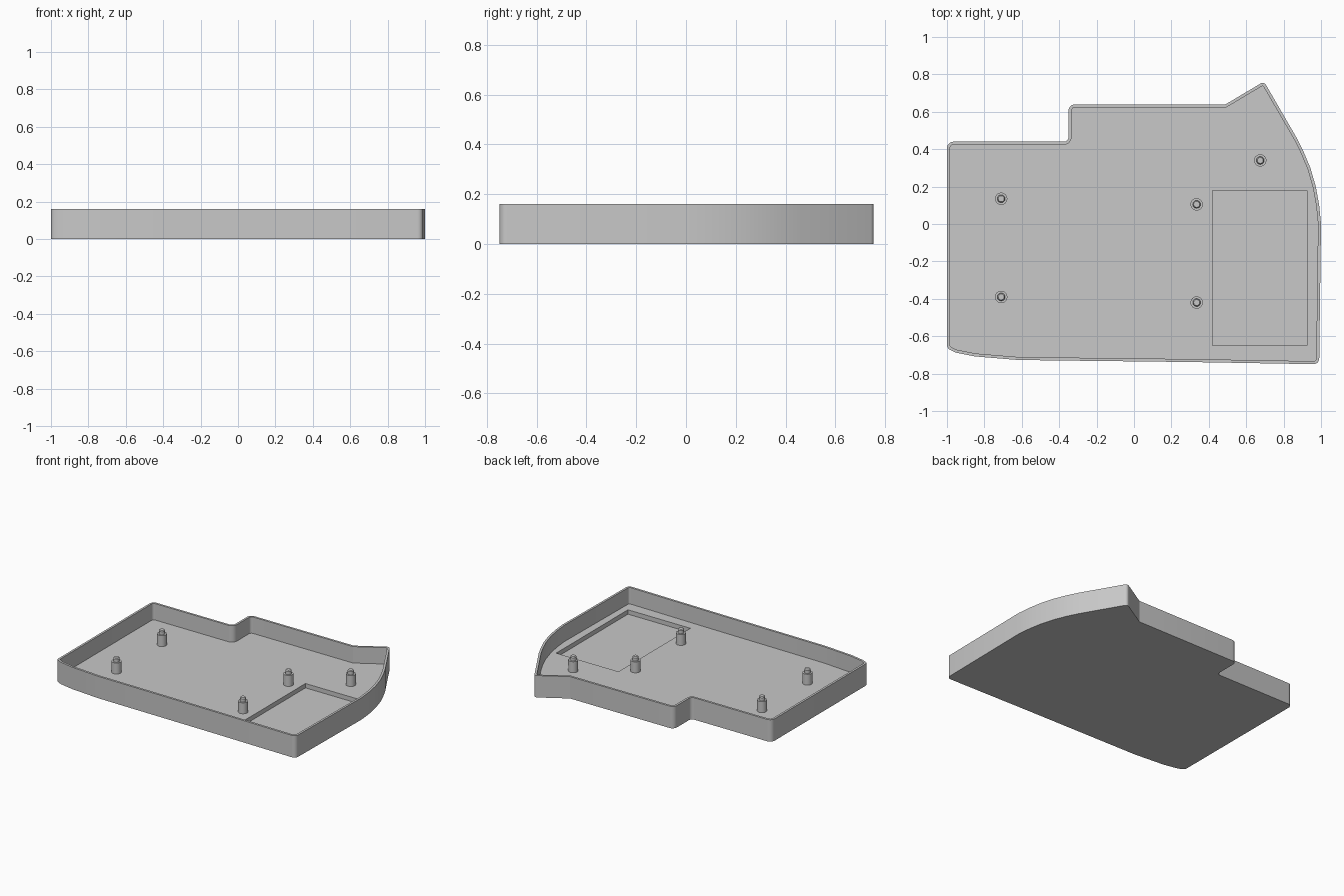
import bpy, bmesh, math
from mathutils import Vector

if "Cube" in bpy.data.objects:
    bpy.data.objects.remove(bpy.data.objects["Cube"], do_unlink=True)

HEIGHT, FLOOR, RECESS, WALL = 0.16, 0.04, 0.008, 0.016

grey = bpy.data.materials.new("light grey plastic")
grey.use_nodes = True
colour = (0.58, 0.58, 0.58, 1)
grey.diffuse_color = colour
grey.node_tree.nodes["Principled BSDF"].inputs["Base Color"].default_value = colour

# Outline corners, counter-clockwise: x, y, fillet radius
CORNERS = [
    (-1, -0.665, 0.03), (-0.955, -0.687, 0), (-0.85, -0.708, 0), (-0.62, -0.727, 0),
    (-0.3, -0.731, 0), (0.3, -0.738, 0), (0.99, -0.75, 0.03),
    (1, 0, 0), (0.99, 0.1, 0), (0.972, 0.2, 0), (0.943, 0.3, 0), (0.905, 0.39, 0),
    (0.87, 0.46, 0), (0.695, 0.762, 0.022), (0.49, 0.64, 0),
    (-0.35, 0.64, 0.035), (-0.35, 0.44, 0.025), (-1, 0.44, 0.035)]


def rounded(corners, steps=6):
    """Replace every corner that has a radius by a tangent arc."""
    out = []
    for i, (x, y, r) in enumerate(corners):
        p = Vector((x, y))
        if not r:
            out.append(p)
            continue
        a = (Vector(corners[i - 1][:2]) - p).normalized()
        b = (Vector(corners[(i + 1) % len(corners)][:2]) - p).normalized()
        half = a.angle(b) / 2
        centre = p + (a + b).normalized() * r / math.sin(half)
        start = p + a * r / math.tan(half) - centre
        end = p + b * r / math.tan(half) - centre
        sweep = start.angle(end)
        for k in range(steps + 1):
            t = k / steps
            out.append(centre + (start * math.sin((1 - t) * sweep)
                                 + end * math.sin(t * sweep)) / math.sin(sweep))
    return out


def inset(points, d):
    """Mitred inward offset of a counter-clockwise loop."""
    out = []
    for i, p in enumerate(points):
        a = (p - points[i - 1]).normalized()
        b = (points[(i + 1) % len(points)] - p).normalized()
        na, nb = Vector((-a.y, a.x)), Vector((-b.y, b.x))
        out.append(p + (na + nb) * d / (1 + na.dot(nb)))
    return out


def ring(bm, points, z):
    return [bm.verts.new((p[0], p[1], z)) for p in points]


def bridge(bm, low, high):
    n = len(low)
    for i in range(n):
        j = (i + 1) % n
        bm.faces.new((low[i], low[j], high[j], high[i]))


def finish(bm, name):
    bmesh.ops.recalc_face_normals(bm, faces=bm.faces)
    mesh = bpy.data.meshes.new(name)
    bm.to_mesh(mesh)
    bm.free()
    mesh.materials.append(grey)
    ob = bpy.data.objects.new(name, mesh)
    bpy.context.collection.objects.link(ob)
    bpy.ops.object.select_all(action='DESELECT')
    ob.select_set(True)
    bpy.context.view_layer.objects.active = ob
    bpy.ops.object.shade_smooth_by_angle(angle=math.radians(30))
    return ob


# Tray: outer wall, rim, inner wall, floor and sunken rectangular pocket
outline = rounded(CORNERS)
inner = inset(outline, WALL)
pocket = [(0.42, -0.65), (0.925, -0.65), (0.925, 0.18), (0.42, 0.18)]
bm = bmesh.new()
loops = [ring(bm, outline, 0), ring(bm, outline, HEIGHT),
         ring(bm, inner, HEIGHT), ring(bm, inner, FLOOR)]
for low, high in zip(loops, loops[1:]):
    bridge(bm, low, high)
bm.faces.new(loops[0])
pocket_top, pocket_base = ring(bm, pocket, FLOOR), ring(bm, pocket, RECESS)
bridge(bm, pocket_base, pocket_top)
bm.faces.new(pocket_base)
floor_edges = [bm.edges.get((l[i - 1], l[i]))
               for l in (loops[3], pocket_top) for i in range(len(l))]
bmesh.ops.triangle_fill(bm, use_beauty=True, edges=floor_edges, normal=(0, 0, 1))
finish(bm, "tray")

# Standoffs: a round post with a shoulder and a chamfered locating pin
PROFILE = [(0.033, FLOOR - 0.005), (0.033, 0.12), (0.021, 0.12), (0.021, 0.143), (0.016, 0.15)]
POSTS = {"rear_left_post": (-0.71, 0.135), "front_left_post": (-0.71, -0.39),
         "rear_middle_post": (0.335, 0.105), "front_middle_post": (0.335, -0.42),
         "corner_post": (0.675, 0.34)}
for name, (x, y) in POSTS.items():
    bm = bmesh.new()
    circles = []
    for r, z in PROFILE:
        angles = [math.tau * k / 24 for k in range(24)]
        circles.append(ring(bm, [(x + r * math.cos(a), y + r * math.sin(a)) for a in angles], z))
    for low, high in zip(circles, circles[1:]):
        bridge(bm, low, high)
    bm.faces.new(circles[0])
    bm.faces.new(circles[-1])
    finish(bm, name)
